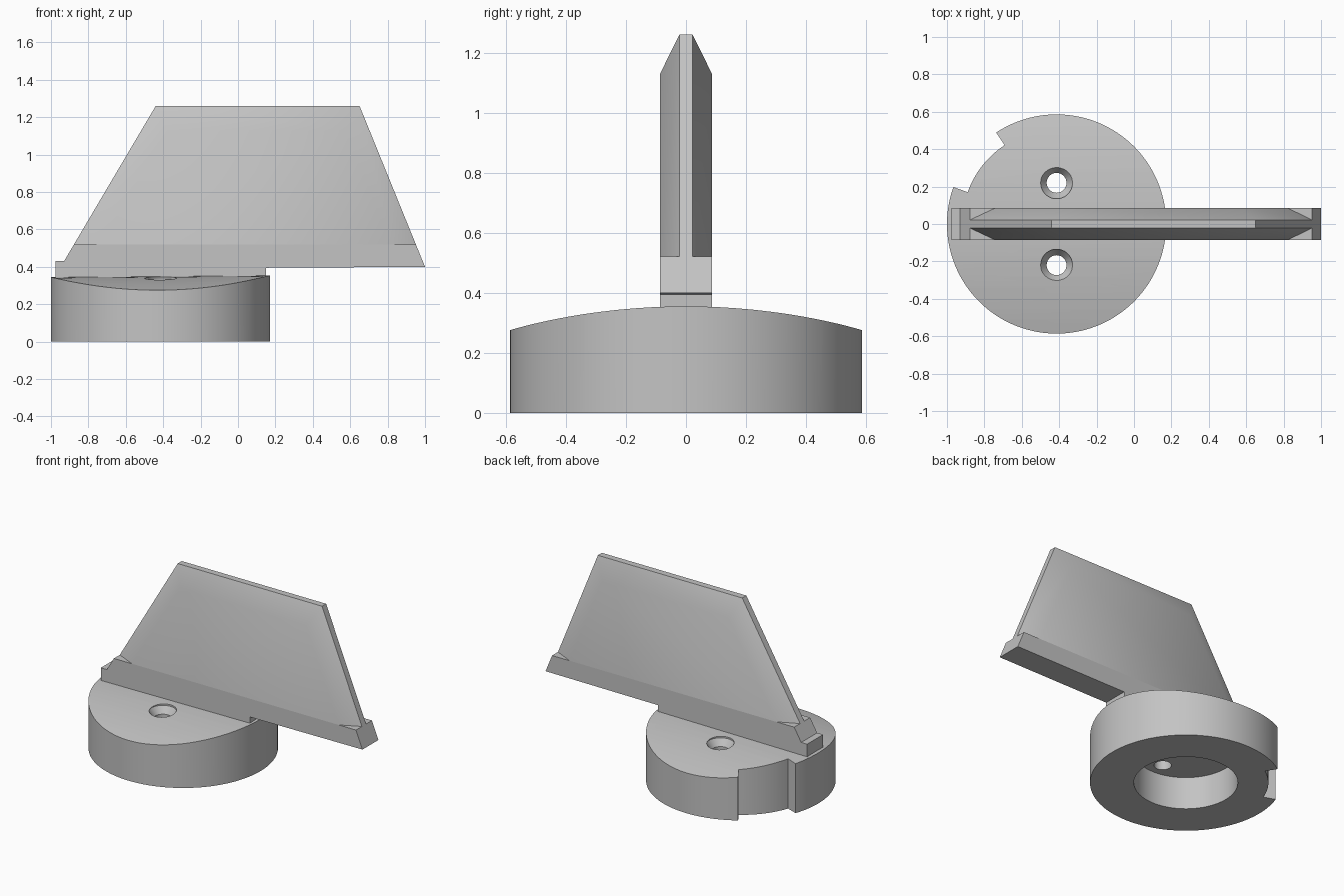
import bpy, bmesh
from math import cos, sin, radians, pi

old = bpy.data.objects.get("Cube")
if old:
    bpy.data.objects.remove(old, do_unlink=True)

grey = bpy.data.materials.new("light_grey")
grey.use_nodes = True
colour = (0.55, 0.55, 0.55, 1)
grey.diffuse_color = colour
grey.node_tree.nodes["Principled BSDF"].inputs["Base Color"].default_value = colour

CX, R = -0.414, 0.586      # base centre and radius


def make(name, bm):
    bmesh.ops.recalc_face_normals(bm, faces=bm.faces)
    mesh = bpy.data.meshes.new(name)
    bm.to_mesh(mesh)
    bm.free()
    mesh.materials.append(grey)
    ob = bpy.data.objects.new(name, mesh)
    bpy.context.collection.objects.link(ob)
    return ob


def loft(name, rings):
    """Join rings of matching points and close both ends."""
    bm = bmesh.new()
    loops = [[bm.verts.new(p) for p in ring] for ring in rings]
    for a, b in zip(loops, loops[1:]):
        for i in range(len(a)):
            j = (i + 1) % len(a)
            bm.faces.new((a[i], a[j], b[j], b[i]))
    bm.faces.new(loops[0])
    bm.faces.new(loops[-1])
    return make(name, bm)


def turned(name, profile, y=0.0, n=96):
    """Stack circles of (radius, z) about a vertical axis in the base."""
    return loft(name, [[(CX + r * cos(2 * pi * i / n), y + r * sin(2 * pi * i / n), z)
                        for i in range(n)] for r, z in profile])


def cut(ob, tool, operation="DIFFERENCE"):
    mod = ob.modifiers.new("cut", "BOOLEAN")
    mod.operation, mod.object, mod.solver = operation, tool, "EXACT"
    bpy.context.view_layer.objects.active = ob
    bpy.ops.object.modifier_apply(modifier=mod.name)
    bpy.data.objects.remove(tool, do_unlink=True)


def smooth(ob, angle):
    bpy.ops.object.select_all(action="DESELECT")
    ob.select_set(True)
    bpy.context.view_layer.objects.active = ob
    bpy.ops.object.shade_smooth_by_angle(angle=radians(angle))


# Round base with a notch in its rim
def arc(r, start, end, n):
    return [(CX + r * cos(radians(start + (end - start) * i / n)),
             r * sin(radians(start + (end - start) * i / n))) for i in range(n + 1)]


outline = arc(R, 160.3, 483.4, 116) + arc(0.505, 123.4, 160.3, 14)
base = loft("round_base", [[(x, y, z) for x, y in outline] for z in (0, 0.5)])

# Gently arched, slightly tilted top
ARCH = 2.33
arch = [(ARCH * sin(2 * pi * i / 256), 0.35 - ARCH + ARCH * cos(2 * pi * i / 256))
        for i in range(256)]
cut(base, loft("arch_cutter", [[(CX + x, y, z + 0.008 * x) for y, z in arch]
                               for x in (-1, 1)]), "INTERSECT")

# Blind bore underneath and two countersunk screw holes
cut(base, turned("bore_cutter", [(0.318, -0.1), (0.318, 0.22)]))
for y in (-0.22, 0.22):
    cut(base, turned("hole_cutter", [(0.053, 0.1), (0.053, 0.29), (0.085, 0.335),
                                     (0.085, 0.5)], y, 48))
smooth(base, 30)

# Foot of the blade, running past the base
HALF, EDGE = 0.086, 0.022
foot = [(-0.975, 0.3), (0.15, 0.3), (0.15, 0.395), (1.0, 0.4), (0.951, 0.52),
        (-0.877, 0.52), (-0.93, 0.43), (-0.975, 0.43)]
loft("blade_foot", [[(x, y, z) for x, z in foot] for y in (-HALF, HALF)])

# Blade with tapered top and side edges
rim = [(-0.877, 0.52), (0.951, 0.52), (0.65, 1.26), (-0.44, 1.26)]
flat = [(-0.74, 0.52), (0.82, 0.52), (0.572, 1.13), (-0.38, 1.13)]
blade = loft("blade", [[(x, y, z) for x, z in ring] for ring, y in
                       ((flat, -HALF), (rim, -EDGE), (rim, EDGE), (flat, HALF))])
smooth(blade, 32)
